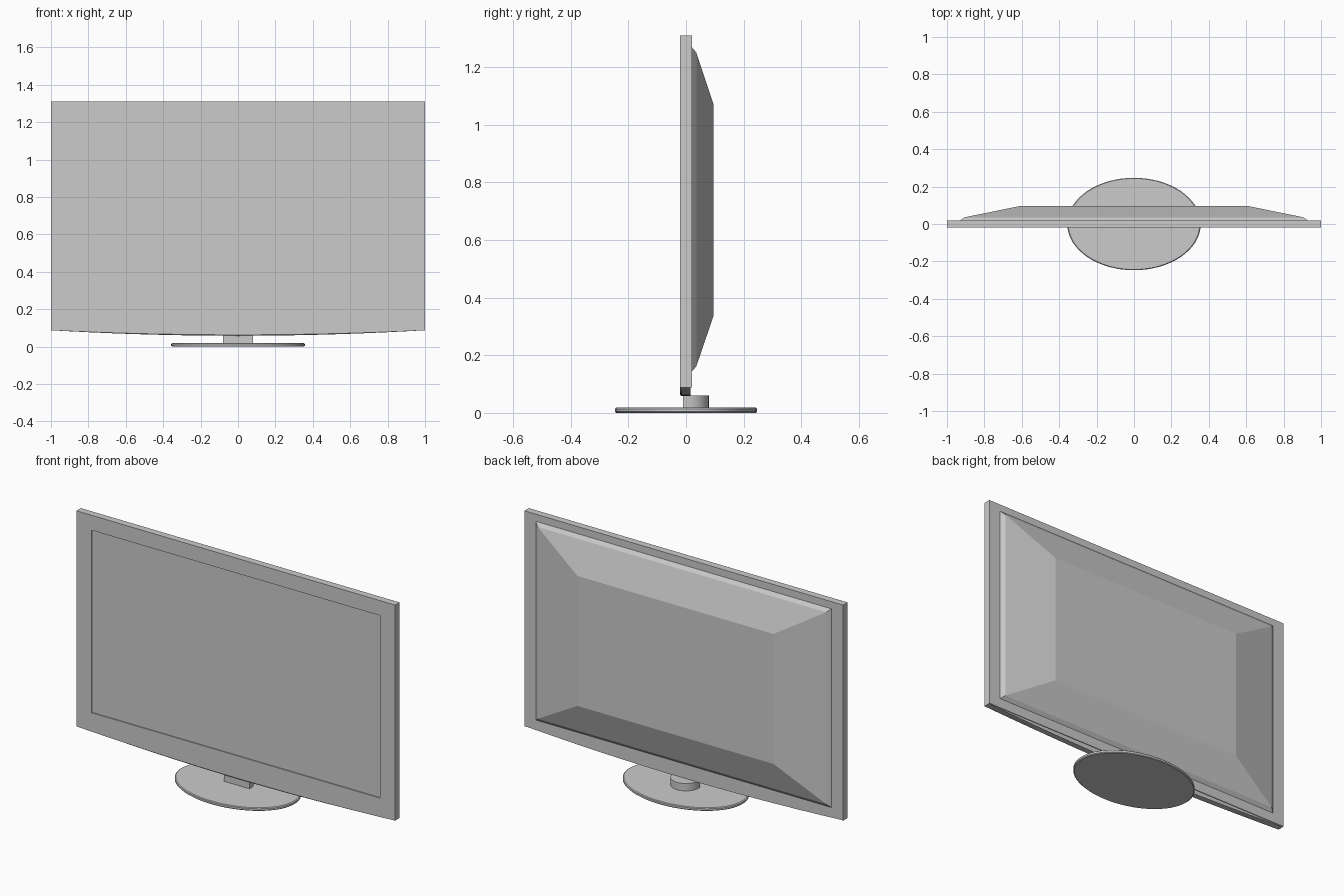
import bpy, bmesh, math

if "Cube" in bpy.data.objects:
    bpy.data.objects.remove(bpy.data.objects["Cube"])


def finish(name, bm, smooth=False):
    bmesh.ops.recalc_face_normals(bm, faces=bm.faces)
    me = bpy.data.meshes.new(name)
    bm.to_mesh(me)
    bm.free()
    ob = bpy.data.objects.new(name, me)
    bpy.context.collection.objects.link(ob)
    if smooth:
        bpy.context.view_layer.objects.active = ob
        ob.select_set(True)
        bpy.ops.object.shade_smooth_by_angle(angle=math.radians(35))
        ob.select_set(False)
    return ob


def loft(name, rings, smooth=False):
    """Skin a list of closed point rings and cap both ends."""
    bm = bmesh.new()
    loops = [[bm.verts.new(p) for p in r] for r in rings]
    n = len(loops[0])
    for a, b in zip(loops, loops[1:]):
        for i in range(n):
            j = (i + 1) % n
            bm.faces.new((a[i], a[j], b[j], b[i]))
    bm.faces.new(loops[0])
    bm.faces.new(loops[-1])
    return finish(name, bm, smooth)


def rect(hx, z0, z1, y):
    return [(-hx, y, z0), (hx, y, z0), (hx, y, z1), (-hx, y, z1)]


# panel frame with slightly recessed screen
loft("screen_frame", [
    rect(0.905, 0.19, 1.225, -0.014),
    rect(0.905, 0.19, 1.225, -0.02),
    rect(1.0, 0.088, 1.31, -0.02),
    rect(1.0, 0.088, 1.31, 0.02),
])

# tapered rear housing
loft("back_housing", [
    rect(0.93, 0.14, 1.272, 0.018),
    rect(0.925, 0.145, 1.267, 0.022),
    rect(0.905, 0.162, 1.25, 0.036),
    rect(0.615, 0.335, 1.072, 0.095),
])

# bowed strip under the frame
N = 32
xs = [-1 + 2 * i / N for i in range(N + 1)]


def bow(y, low):
    return ([(x, y, low + (0.0875 - low) * x * x) for x in xs]
            + [(1, y, 0.09), (-1, y, 0.09)])


loft("bottom_strip", [bow(-0.02, 0.063), bow(-0.016, 0.058), bow(0.016, 0.058)], True)

# neck: flat front, rounded back
arc = [(0.08 * math.cos(math.pi * i / 12), 0.08 * math.sin(math.pi * i / 12))
       for i in range(13)]
outline = arc + [(-0.08, -0.01), (0.08, -0.01)]
loft("stand_neck", [[(x, y, z) for x, y in outline] for z in (0.015, 0.06)], True)


# oval base plate
def oval(s, z):
    return [(0.357 * s * math.cos(math.tau * i / 64),
             0.247 * s * math.sin(math.tau * i / 64), z) for i in range(64)]


loft("stand_base", [oval(0.985, 0.0), oval(1, 0.004), oval(1, 0.014), oval(0.985, 0.018)], True)
